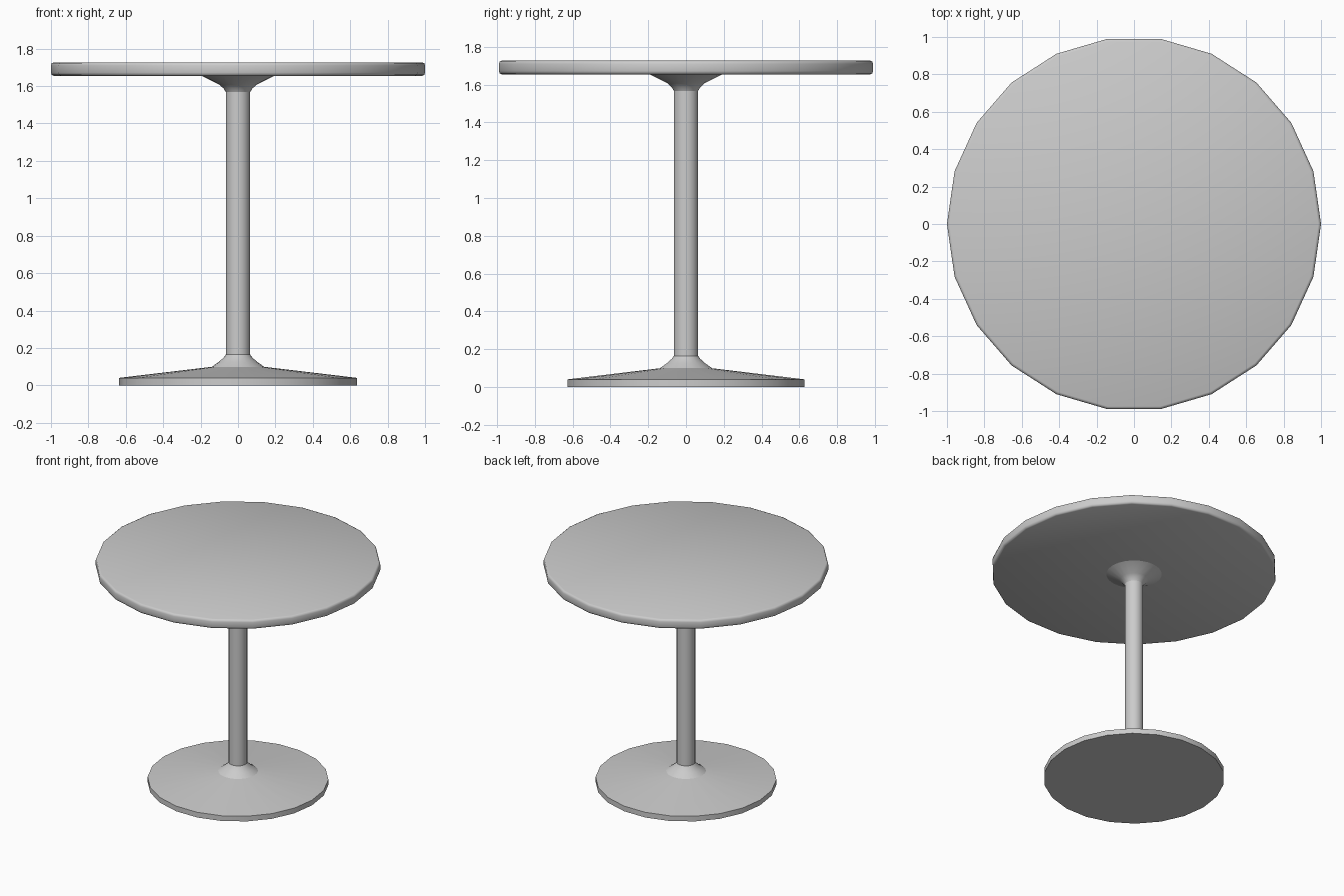
import bpy
import math

if "Cube" in bpy.data.objects:
    bpy.data.objects.remove(bpy.data.objects["Cube"])

SIDES = 22


def lathe(name, profile, cap_bottom=True, cap_top=True, angle=30):
    """Revolve a bottom-to-top (radius, z) profile around the z axis."""
    verts = [(r * math.cos(math.tau * i / SIDES), r * math.sin(math.tau * i / SIDES), z)
             for r, z in profile for i in range(SIDES)]
    faces = []
    for k in range(len(profile) - 1):
        a, b = k * SIDES, (k + 1) * SIDES
        for i in range(SIDES):
            j = (i + 1) % SIDES
            faces.append((a + i, a + j, b + j, b + i))
    if cap_bottom:
        faces.append(tuple(reversed(range(SIDES))))
    if cap_top:
        faces.append(tuple(range(len(verts) - SIDES, len(verts))))
    mesh = bpy.data.meshes.new(name)
    mesh.from_pydata(verts, [], faces)
    obj = bpy.data.objects.new(name, mesh)
    bpy.context.collection.objects.link(obj)
    bpy.ops.object.select_all(action='DESELECT')
    obj.select_set(True)
    bpy.context.view_layer.objects.active = obj
    bpy.ops.object.shade_smooth_by_angle(angle=math.radians(angle))
    return obj


# Round top with a softened rim
lathe("table_top", [(0.985, 1.655), (0.996, 1.66), (1.0, 1.672),
                    (1.0, 1.71), (0.996, 1.722), (0.985, 1.727)], angle=50)

# Flared bracket under the top
lathe("top_bracket", [(0.065, 1.567), (0.075, 1.585), (0.10, 1.608), (0.195, 1.655)],
      cap_bottom=False, cap_top=False, angle=35)

# Straight column
lathe("column", [(0.065, 0.165), (0.065, 1.567)], cap_bottom=False, cap_top=False)

# Disc foot with a shallow cone and a flared collar
lathe("base", [(0.635, 0.0), (0.635, 0.04), (0.14, 0.099)], cap_top=False)
lathe("base_collar", [(0.14, 0.099), (0.103, 0.125), (0.077, 0.148), (0.065, 0.165)],
      cap_bottom=False, cap_top=False)
